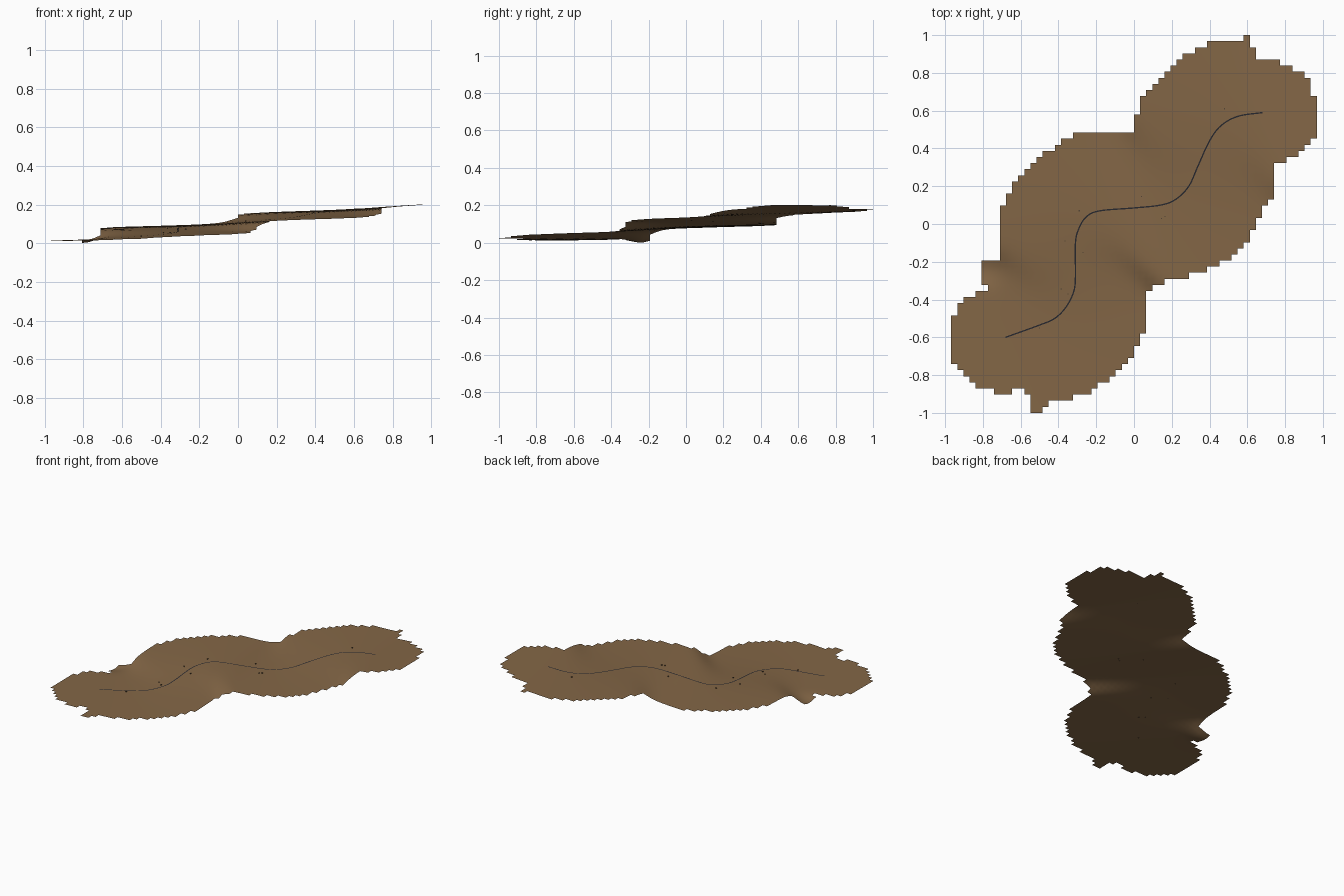
import bpy, bmesh, math
from mathutils import Vector

if "Cube" in bpy.data.objects:
    bpy.data.objects.remove(bpy.data.objects["Cube"])

CELL = 2 / 62

# Road centre line, with a straight run-out at each end (x, y)
ROAD = [(-.68, -.60), (-.5, -.535), (-.42, -.5), (-.36, -.44), (-.32, -.36), (-.31, -.28),
        (-.31, -.1), (-.29, -.02), (-.25, .04), (-.18, .07), (0, .085), (.14, .1), (.22, .13),
        (.29, .2), (.34, .31), (.4, .44), (.46, .52), (.55, .57), (.68, .59)]

# Outline of the land (x, y), clockwise from the top
OUTLINE = [(.58, 1.01), (.615, 1.01), (.64, .87), (.77, .86), (.9, .8), (.965, .66), (.975, .48),
           (.9, .385), (.75, .32), (.735, .16), (.65, 0), (.57, -.13), (.46, -.21), (.24, -.3),
           (.11, -.31), (.08, -.37), (.075, -.53), (0, -.68), (-.12, -.81), (-.24, -.89),
           (-.44, -.95), (-.515, -1.01), (-.55, -1.01), (-.57, -.87), (-.64, -.87), (-.65, -.9),
           (-.73, -.9), (-.74, -.87), (-.83, -.86), (-.93, -.76), (-.975, -.69), (-.975, -.51),
           (-.9, -.4), (-.78, -.34), (-.81, -.3), (-.81, -.21), (-.71, -.2), (-.7, .08),
           (-.64, .21), (-.51, .35), (-.38, .44), (-.28, .48), (-.02, .48), (.05, .67),
           (.14, .78), (.28, .91), (.45, .97), (.58, .97)]


def material(name, rgb):
    m = bpy.data.materials.new(name)
    m.diffuse_color = (*rgb, 1)
    m.use_nodes = True
    m.node_tree.nodes["Principled BSDF"].inputs["Base Color"].default_value = m.diffuse_color
    return m


def finish(bm, name, mat, smooth=False):
    me = bpy.data.meshes.new(name)
    for f in bm.faces:
        f.smooth = smooth
    bm.to_mesh(me)
    bm.free()
    me.materials.append(mat)
    ob = bpy.data.objects.new(name, me)
    bpy.context.collection.objects.link(ob)
    return ob


def spline(pts, n=8):
    """Smooth curve through the points (Catmull-Rom)."""
    p = [Vector(q) for q in pts]
    p = [2 * p[0] - p[1]] + p + [2 * p[-1] - p[-2]]
    out = []
    for a, b, c, d in zip(p, p[1:], p[2:], p[3:]):
        for k in range(n):
            t = k / n
            out.append(.5 * (2 * b + (c - a) * t + (2 * a - 5 * b + 4 * c - d) * t * t
                             + (3 * b - a - 3 * c + d) * t ** 3))
    return out + [p[-2]]


def inside(x, y):
    hit = False
    for (x1, y1), (x2, y2) in zip(OUTLINE, OUTLINE[1:] + OUTLINE[:1]):
        if (y1 > y) != (y2 > y) and x < x1 + (y - y1) * (x2 - x1) / (y2 - y1):
            hit = not hit
    return hit


# Climbing samples along the road: position, height, weight (length)
centre = spline(ROAD)
samples, s = [], 0
for a, b in zip(centre, centre[1:]):
    step = (b - a).length
    samples.append(((a + b) / 2, .02 + .078 * (s + step / 2), step))
    s += step
for k in range(1, 21):
    d = k * .02
    samples.append((centre[0] + Vector((-.93, -.36)) * d, .02 - .028 * d, .02))
    samples.append((centre[-1] + Vector((.995, .1)) * d, .02 + .078 * (s + d), .02))


def height(x, y):
    """Ground follows the height of the nearest stretch of road, softly blended."""
    near = [((p.x - x) ** 2 + (p.y - y) ** 2, z, w) for p, z, w in samples]
    low = min(n[0] for n in near)
    total = acc = 0
    for d, z, w in near:
        f = w * math.exp(-(d - low) / .02)
        total += f
        acc += f * z
    dip = .022 * math.exp(-((x + .8) ** 2 + (y + .24) ** 2) / .006)
    return max(0, acc / total - dip)


soil = material("brown soil", (.23, .135, .062))
asphalt = material("dark asphalt", (.02, .021, .028))
stone = material("dark stone", (.09, .06, .035))

# Terrain: grid cells whose centre lies inside the outline
bm = bmesh.new()
verts = {}


def corner(i, j):
    if (i, j) not in verts:
        x, y = i * CELL, j * CELL
        verts[i, j] = bm.verts.new((x, y, height(x, y)))
    return verts[i, j]


for i in range(-30, 30):
    for j in range(-31, 31):
        if inside((i + .5) * CELL, (j + .5) * CELL):
            bm.faces.new([corner(i, j), corner(i + 1, j), corner(i + 1, j + 1), corner(i, j + 1)])
finish(bm, "terrain", soil, True)

# Road: narrow ribbon laid on the ground
bm = bmesh.new()
prev = None
for k, p in enumerate(centre):
    t = (centre[min(k + 1, len(centre) - 1)] - centre[max(k - 1, 0)]).normalized()
    side = Vector((-t.y, t.x)) * .0035
    z = height(p.x, p.y) + .0015
    row = [bm.verts.new((*(p + side), z)), bm.verts.new((*(p - side), z))]
    if prev:
        bm.faces.new([prev[0], prev[1], row[1], row[0]])
    prev = row
finish(bm, "road", asphalt)

# Small stones scattered beside the road
bm = bmesh.new()
for x, y in [(.48, .61), (.145, .03), (.165, .04), (-.27, -.15), (-.365, -.09), (-.385, -.345),
             (-.35, -.37), (-.29, .07), (.04, .145), (-.5, -.55)]:
    new = bmesh.ops.create_cube(bm, size=.006)["verts"]
    bmesh.ops.translate(bm, verts=new, vec=(x, y, height(x, y) + .002))
finish(bm, "roadside_stones", stone)
